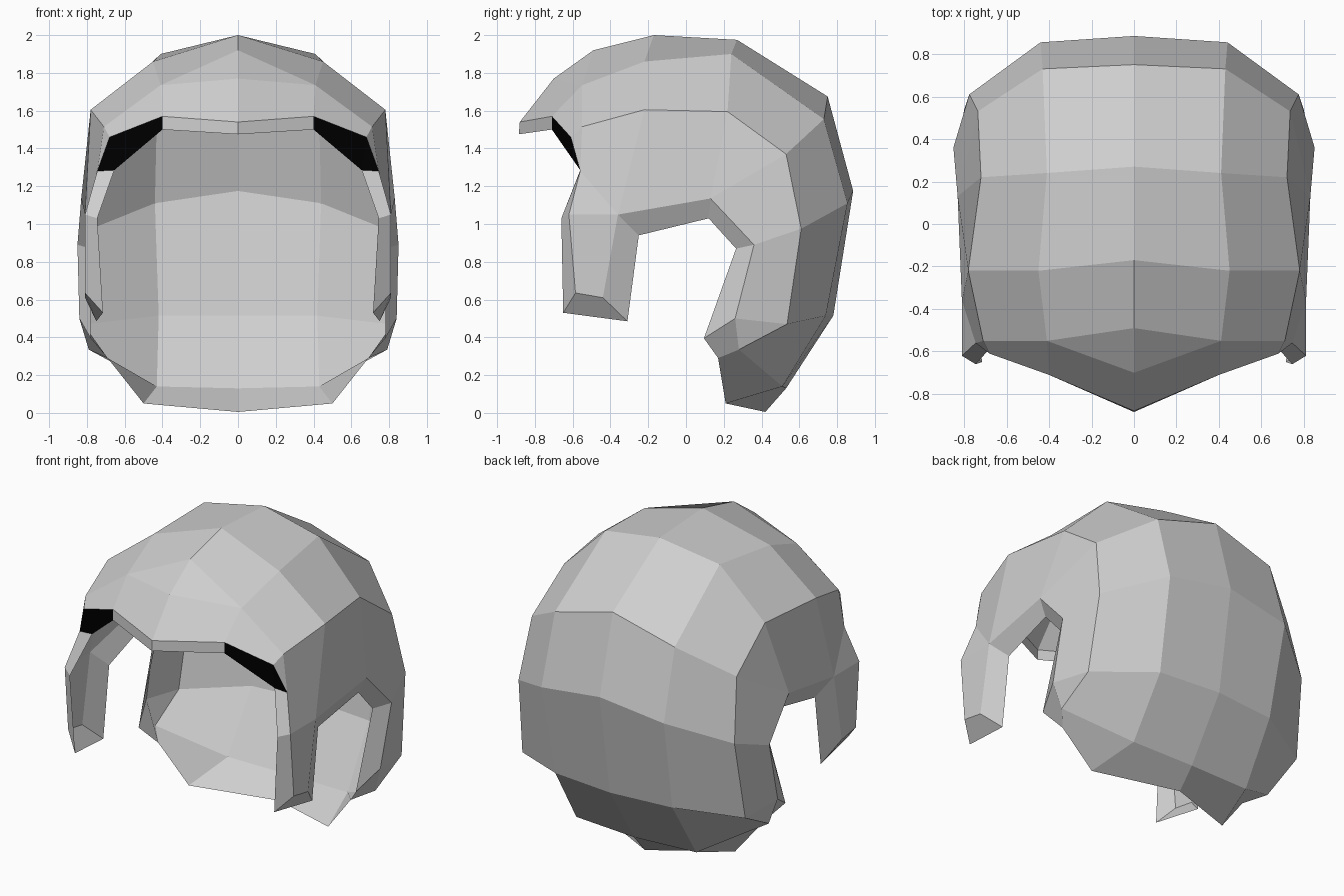
import bpy
import bmesh
from mathutils import Vector

default_cube = bpy.data.objects.get("Cube")
if default_cube:
    bpy.data.objects.remove(default_cube, do_unlink=True)


def make_material(name, value):
    material = bpy.data.materials.new(name)
    colour = (value, value, value, 1)
    material.diffuse_color = colour
    material.use_nodes = True
    shader = next(n for n in material.node_tree.nodes if n.type == "BSDF_PRINCIPLED")
    shader.inputs["Base Color"].default_value = colour
    return material


GREY = make_material("light grey", 0.62)
BLACK = make_material("black", 0)
PIVOT = Vector((0, 0, 1))


def loft(name, groups, black_spans=()):
    """Bridge neighbouring polylines of each group; repeated points give triangles."""
    bm = bmesh.new()
    for lines in groups:
        rows = [[bm.verts.new(point) for point in line] for line in lines]
        for first, second in zip(rows, rows[1:]):
            for i in range(len(first) - 1):
                face = bm.faces.new((first[i], first[i + 1], second[i + 1], second[i]))
                face.material_index = int(i in black_spans)
    bmesh.ops.remove_doubles(bm, verts=bm.verts, dist=0.001)
    bm.normal_update()
    # Turn every face away from the middle of the head
    for face in bm.faces:
        if face.normal.dot(face.calc_center_median() - PIVOT) < 0:
            face.normal_flip()
    mesh = bpy.data.meshes.new(name)
    bm.to_mesh(mesh)
    bm.free()
    mesh.materials.append(GREY)
    mesh.materials.append(BLACK)
    part = bpy.data.objects.new(name, mesh)
    bpy.context.collection.objects.link(part)
    mirror = part.modifiers.new("Mirror", "MIRROR")
    mirror.use_axis[0] = True
    mirror.merge_threshold = 0.001
    return part


# Crown: three ribs running from the brim over the top to the nape
centre_profile = [(-.88, 1.54), (-.7, 1.77), (-.49, 1.92), (-.17, 2), (.27, 1.975),
                  (.75, 1.675), (.885, 1.175), (.78, .515), (.53, .13), (.42, .005)]
centre_rib = [(0, y, z) for y, z in centre_profile]

middle_brim = (.4, -.71, 1.57)
middle_front = (.41, -.55, 1.735)
middle_nape = (.5, .21, .05)
middle_rib = [middle_brim, middle_front, middle_front, (.45, -.22, 1.86),
              (.41, .24, 1.9), (.43, .73, 1.555), (.44, .855, 1.11),
              (.42, .74, .515), (.43, .51, .14), middle_nape]

side_brim = (.68, -.61, 1.46)
temple = (.71, -.55, 1.515)
nape_corner = (.79, .28, .335)
nape_inner = (.69, .17, .29)
side_rib = [side_brim, temple, temple, (.78, -.22, 1.605), (.72, .22, 1.595),
            (.735, .53, 1.37), (.775, .61, .975), (.8, .535, .47),
            nape_corner, nape_inner]

loft("crown_shell", [[centre_rib, middle_rib, side_rib]])

# Side panels: from the side rib down to the edge around the ear opening
cheek_top = (.745, -.56, 1.28)
cheek_front = (.81, -.62, 1.05)
cheek_back = (.81, -.36, 1.05)
tip_front = (.81, -.585, .635)
tip_back = (.81, -.44, .61)
ear_top = (.83, .13, 1.135)
ear_back = (.85, .36, .89)
ear_bottom = (.84, .26, .5)

panel_edge = [cheek_top, cheek_back, ear_top, ear_top, ear_back, ear_bottom, nape_corner]
temple_corner = [[side_brim, temple], [cheek_top, cheek_top]]
sideburn = [[cheek_top, cheek_front, tip_front], [cheek_top, cheek_back, tip_back]]
loft("side_panels", [[side_rib[2:9], panel_edge], temple_corner, sideburn])

# Rim: turned-in lip along the brim, sideburns and ear openings
cheek_inner = (.655, -.56, 1.285)
rim_outer = [centre_rib[0], middle_brim, side_brim, cheek_top, cheek_front, tip_front,
             tip_back, cheek_back, ear_top, ear_back, ear_bottom, nape_corner]
rim_inner = [(0, -.885, 1.475), (.4, -.71, 1.5), cheek_inner, cheek_inner,
             (.745, -.66, 1.03), (.715, -.65, .53), (.75, -.31, .485),
             (.75, -.25, .94), (.78, .12, 1.03), (.78, .265, .87),
             (.78, .095, .395), nape_inner]
loft("rim_lip", [[rim_outer, rim_inner]], black_spans=(1, 2))
